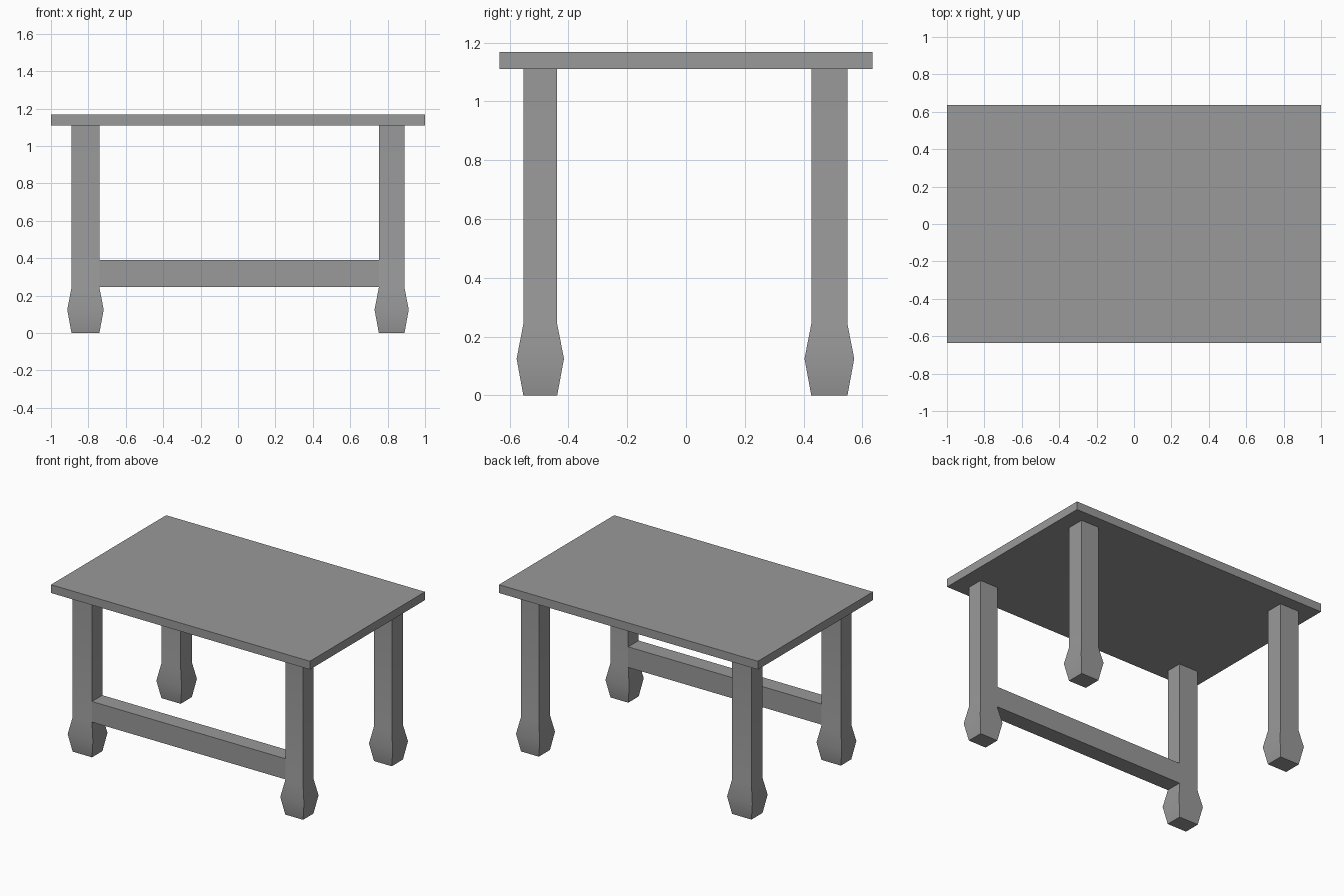
import bpy, bmesh

if "Cube" in bpy.data.objects:
    bpy.data.objects.remove(bpy.data.objects["Cube"])

grey = bpy.data.materials.new("plain grey")
grey.diffuse_color = (0.32, 0.32, 0.32, 1)
grey.use_nodes = True
grey.node_tree.nodes["Principled BSDF"].inputs["Base Color"].default_value = grey.diffuse_color


def loft(name, x0, x1, y0, y1, rings):
    """Stack rectangles; rings are (height, outward flare)."""
    bm = bmesh.new()
    loops = [[bm.verts.new(p) for p in ((x0 - f, y0 - f, z), (x1 + f, y0 - f, z),
                                        (x1 + f, y1 + f, z), (x0 - f, y1 + f, z))]
             for z, f in rings]
    for a, b in zip(loops, loops[1:]):
        for i in range(4):
            j = (i + 1) % 4
            bm.faces.new((a[i], a[j], b[j], b[i]))
    bm.faces.new(loops[0][::-1])
    bm.faces.new(loops[-1])
    mesh = bpy.data.meshes.new(name)
    bm.to_mesh(mesh)
    bm.free()
    mesh.materials.append(grey)
    obj = bpy.data.objects.new(name, mesh)
    bpy.context.collection.objects.link(obj)
    bpy.ops.object.select_all(action='DESELECT')
    obj.select_set(True)
    bpy.context.view_layer.objects.active = obj
    bpy.ops.object.shade_smooth_by_angle(angle=0.52)
    return obj


# Table top
loft("table_top", -1, 1, -0.635, 0.635, [(1.11, 0), (1.168, 0)])

# Four legs, each with a swollen foot
leg_rings = [(0, 0), (0.125, 0.023), (0.243, 0), (1.11, 0)]
columns = {"left": (-0.89, -0.741), "right": (0.753, 0.89)}
rows = {"front": (-0.553, -0.438), "back": (0.426, 0.549)}
for row, (y0, y1) in rows.items():
    for side, (x0, x1) in columns.items():
        loft(f"{row}_{side}_leg", x0, x1, y0, y1, leg_rings)

# Stretcher between the front legs, flush with them
loft("front_stretcher", columns["left"][1], columns["right"][0], *rows["front"],
     [(0.246, 0), (0.39, 0)])
